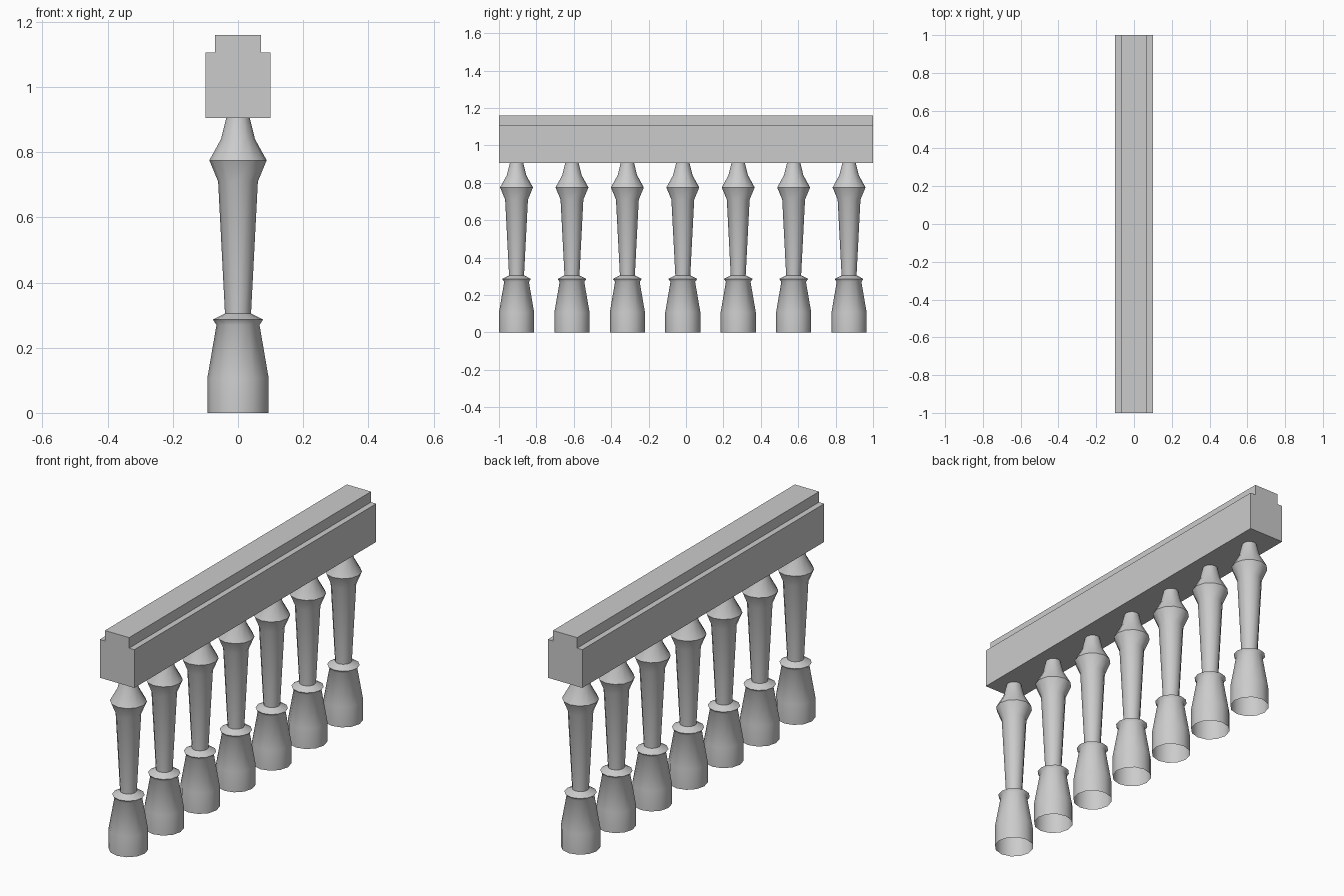
import bpy
from math import sin, cos, pi

if "Cube" in bpy.data.objects:
    bpy.data.objects.remove(bpy.data.objects["Cube"])

SIDES = 12


def make_object(name, verts, faces):
    mesh = bpy.data.meshes.new(name)
    mesh.from_pydata(verts, [], faces)
    mesh.update()
    obj = bpy.data.objects.new(name, mesh)
    bpy.context.collection.objects.link(obj)
    return obj


# Handrail: stepped cross-section extruded along y
half = [(0.1, 0.905), (0.1, 1.105), (0.07, 1.105), (0.07, 1.16)]
section = half + [(-x, z) for x, z in reversed(half)]
n = len(section)
verts = [(x, y, z) for y in (-1, 1) for x, z in section]
faces = [(i, i + n, (i + 1) % n + n, (i + 1) % n) for i in range(n)]
faces += [tuple(range(n)), tuple(reversed(range(n, 2 * n)))]
make_object("handrail", verts, faces)

# Baluster: lathed profile (radius, height), open underneath
profile = [(0.094, 0), (0.094, 0.107), (0.066, 0.27), (0.077, 0.286),
           (0.04, 0.305), (0.061, 0.71), (0.088, 0.775), (0.052, 0.84),
           (0.036, 0.905)]
verts = [(r * cos(2 * pi * k / SIDES), r * sin(2 * pi * k / SIDES), z)
         for r, z in profile for k in range(SIDES)]
faces = [(j * SIDES + k, j * SIDES + (k + 1) % SIDES,
          (j + 1) * SIDES + (k + 1) % SIDES, (j + 1) * SIDES + k)
         for j in range(len(profile) - 1) for k in range(SIDES)]
baluster = make_object("baluster", verts, faces)
baluster.select_set(True)
bpy.context.view_layer.objects.active = baluster
bpy.ops.object.shade_smooth_by_angle(angle=pi / 4)

# Row of seven evenly spaced balusters
baluster.location.y = -0.906
for i in range(1, 7):
    copy = baluster.copy()
    copy.name = f"baluster_{i + 1}"
    copy.location.y = -0.906 + 0.2963 * i
    bpy.context.collection.objects.link(copy)
